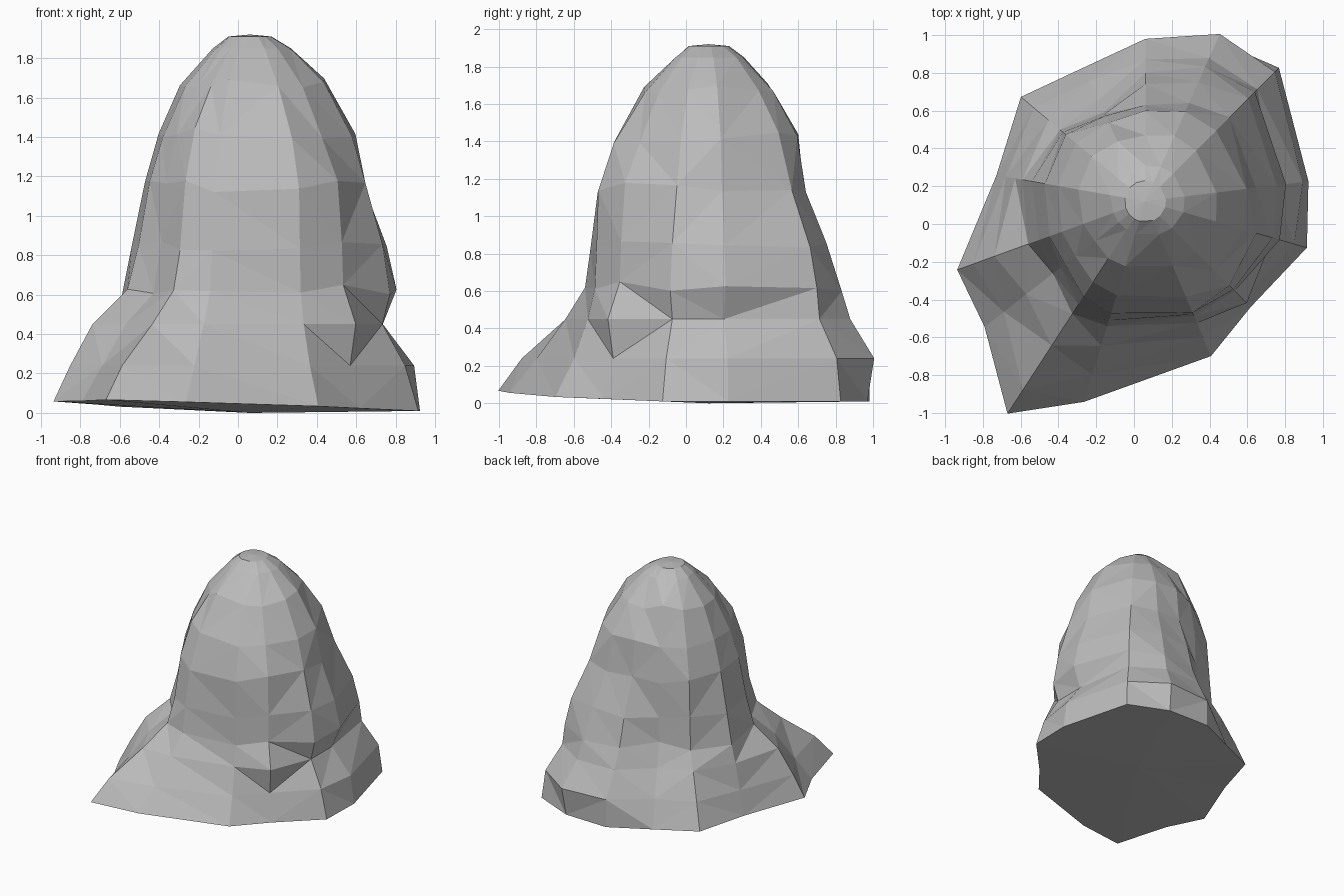
import bpy
import bmesh
import random
from math import radians, cos, sin
from mathutils import Vector

default_cube = bpy.data.objects.get("Cube")
if default_cube:
    bpy.data.objects.remove(default_cube, do_unlink=True)

random.seed(4)
AXIS = Vector((0.06, 0.12, 0))

# Compass directions of the boulder's ridges and hollows, in degrees
DIRECTIONS = [7, 45, 66, 90, 115, 140, 170, 200, 218, 237, 253, 293, 315, 344]

# Cross-sections from the foot to the shoulder: height, then radius by direction
SECTIONS = {
    .04: [.87, 1, .93, .86, .78, .86, .8, 1.06, 1.08, 1.34, 1.11, .89, .79, .89],
    .24: [.84, .97, .97, .86, .7, .77, .75, .97, .95, 1.19, .96, .78, .72, .82],
    .45: [.68, .84, .83, .75, .59, .67, .7, .85, .8, .91, .8, .7, .76, .7],
    .62: [.75, .82, .78, .68, .52, .59, .66, .66, .62, .71, .69, .66, .67, .74],
    .85: [.7, .77, .69, .62, .51, .57, .61, .6, .57, .65, .66, .65, .66, .7],
    1.15: [.59, .63, .57, .51, .5, .55, .54, .54, .54, .6, .62, .64, .63, .61],
    1.42: [.54, .53, .52, .48, .46, .48, .47, .47, .47, .51, .52, .55, .52, .54],
    1.68: [.38, .38, .38, .35, .35, .37, .36, .35, .34, .36, .36, .37, .38, .39],
    1.85: [.21, .21, .2, .19, .18, .19, .19, .18, .18, .18, .18, .19, .2, .21],
}


def make_material(name, color):
    material = bpy.data.materials.new(name)
    material.use_nodes = True
    material.diffuse_color = color
    shader = material.node_tree.nodes["Principled BSDF"]
    shader.inputs["Base Color"].default_value = color
    shader.inputs["Roughness"].default_value = 0.9
    return material


def add_ring(bm, height, radii, rough):
    """One closed cross-section with slightly uneven height."""
    ring = []
    for angle, radius in zip(DIRECTIONS, radii):
        turn = radians(angle)
        point = AXIS + Vector((cos(turn), sin(turn), 0)) * radius
        point.z = height + random.uniform(-rough, rough)
        ring.append(bm.verts.new(point))
    return ring


def bridge(bm, lower, upper):
    """Join two cross-sections with a band of faces."""
    count = len(lower)
    for i in range(count):
        j = (i + 1) % count
        bm.faces.new((lower[i], lower[j], upper[j], upper[i]))


bm = bmesh.new()

# Rough sides
rings = []
for height, radii in SECTIONS.items():
    rough = 0.03 if 0.5 < height < 1.8 else 0
    rings.append(add_ring(bm, height, radii, rough))
rings.append(add_ring(bm, 1.91, [0.11] * len(DIRECTIONS), 0))
for lower, upper in zip(rings, rings[1:]):
    bridge(bm, lower, upper)

# The foot tilts up towards the front spur
for vert in rings[0]:
    vert.co.z = max(0.01, 0.03 - 0.025 * vert.co.x - 0.02 * vert.co.y)

# Blunt summit and shallow underside
summit = bm.verts.new(AXIS + Vector((0, 0, 1.92)))
underside = bm.verts.new(AXIS)
for i in range(len(DIRECTIONS)):
    j = (i + 1) % len(DIRECTIONS)
    bm.faces.new((rings[-1][i], rings[-1][j], summit))
    bm.faces.new((rings[0][j], rings[0][i], underside))

# Break the bands into flat triangular facets
bmesh.ops.triangulate(bm, faces=bm.faces[:])
bmesh.ops.recalc_face_normals(bm, faces=bm.faces[:])
mesh = bpy.data.meshes.new("boulder")
bm.to_mesh(mesh)
bm.free()

boulder = bpy.data.objects.new("boulder", mesh)
bpy.context.collection.objects.link(boulder)
mesh.materials.append(make_material("stone_grey", (0.5, 0.5, 0.5, 1)))
